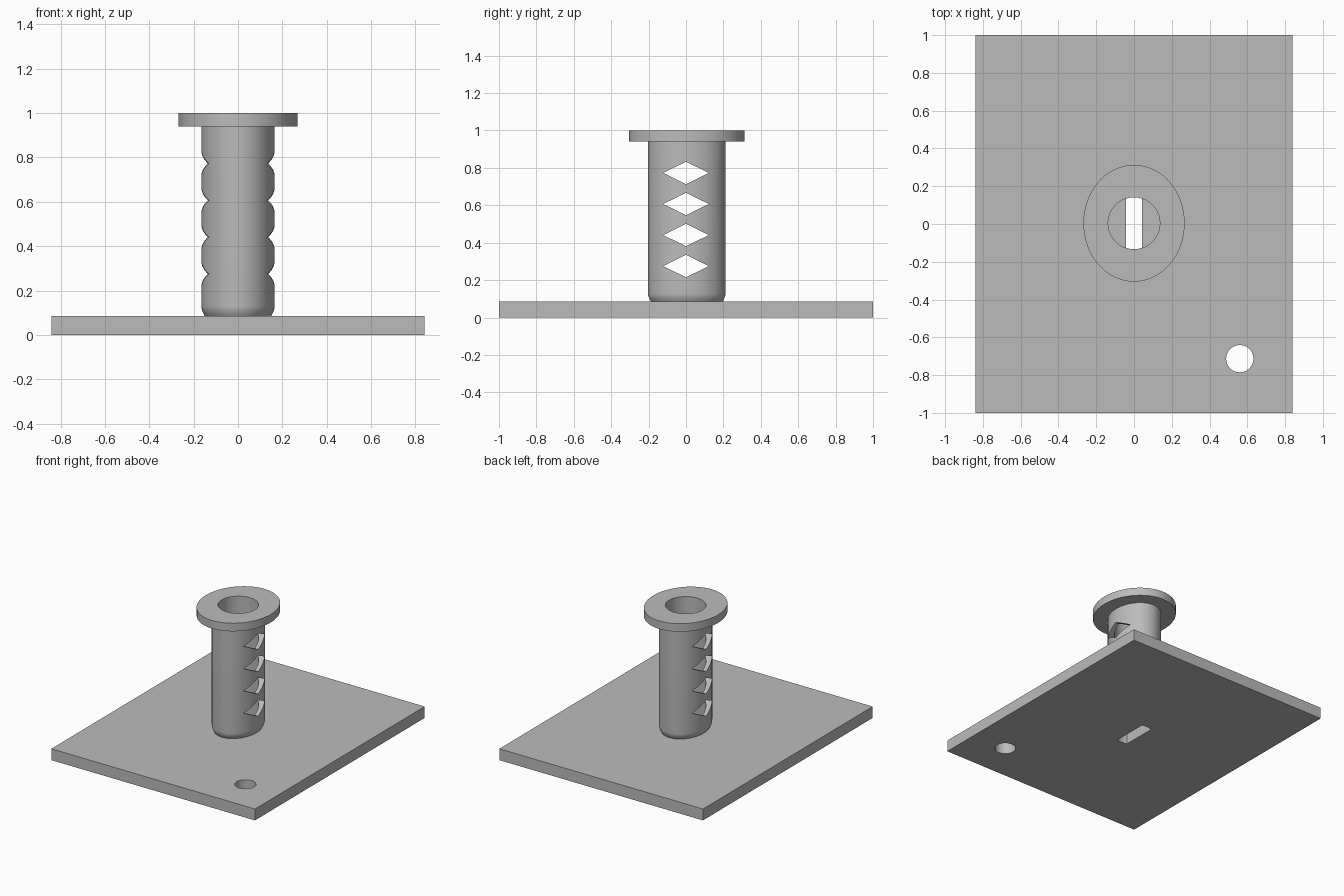
import bpy, bmesh, math

if "Cube" in bpy.data.objects:
    bpy.data.objects.remove(bpy.data.objects["Cube"])

CY = 0.004          # slight offset of the column along y
BASE_TOP = 0.085
BORE = 0.137
SEG = 96

grey = bpy.data.materials.new("mid_grey")
grey.diffuse_color = (0.5, 0.5, 0.5, 1)
grey.use_nodes = True
grey.node_tree.nodes["Principled BSDF"].inputs["Base Color"].default_value = grey.diffuse_color


def finish(name, bm, smooth=True):
    bmesh.ops.recalc_face_normals(bm, faces=bm.faces)
    me = bpy.data.meshes.new(name)
    bm.to_mesh(me)
    bm.free()
    ob = bpy.data.objects.new(name, me)
    bpy.context.collection.objects.link(ob)
    me.materials.append(grey)
    if smooth:
        shade(ob)
    return ob


def shade(ob):
    bpy.ops.object.select_all(action='DESELECT')
    ob.select_set(True)
    bpy.context.view_layer.objects.active = ob
    bpy.ops.object.shade_smooth_by_angle(angle=math.radians(30))


def ring_loft(name, profile):
    """Closed loop of elliptical rings (rx, ry, z) joined into a hollow solid."""
    bm = bmesh.new()
    rings = []
    for rx, ry, z in profile:
        rings.append([bm.verts.new((rx * math.cos(a), CY + ry * math.sin(a), z))
                      for a in (2 * math.pi * i / SEG for i in range(SEG))])
    for r, ring in enumerate(rings):
        nxt = rings[(r + 1) % len(rings)]
        for i in range(SEG):
            j = (i + 1) % SEG
            bm.faces.new((ring[i], ring[j], nxt[j], nxt[i]))
    return finish(name, bm)


def prism(name, points, direction):
    """Extrude a flat outline of 3D points along a direction."""
    bm = bmesh.new()
    face = bm.faces.new([bm.verts.new(p) for p in points])
    res = bmesh.ops.extrude_face_region(bm, geom=[face])
    verts = [v for v in res["geom"] if isinstance(v, bmesh.types.BMVert)]
    bmesh.ops.translate(bm, verts=verts, vec=direction)
    return finish(name, bm)


def cut(target, cutters):
    for c in cutters:
        m = target.modifiers.new("cut", 'BOOLEAN')
        m.operation, m.solver, m.object = 'DIFFERENCE', 'EXACT', c
        bpy.ops.object.select_all(action='DESELECT')
        bpy.context.view_layer.objects.active = target
        target.select_set(True)
        bpy.ops.object.modifier_apply(modifier=m.name)
        bpy.data.objects.remove(c)
    shade(target)


def circle(cx, cy, r, z, n=SEG):
    return [(cx + r * math.cos(2 * math.pi * i / n),
             cy + r * math.sin(2 * math.pi * i / n), z) for i in range(n)]


# Base plate with bore and mounting hole
base = prism("base_plate", [(-0.84, -1, 0), (0.84, -1, 0), (0.84, 1, 0), (-0.84, 1, 0)],
             (0, 0, BASE_TOP))
cut(base, [prism("bore_cutter", circle(0, CY, BORE, -0.1), (0, 0, 0.4)),
           prism("hole_cutter", circle(0.56, -0.713, 0.072, -0.1), (0, 0, 0.4))])

# Two half-moon floor pieces leaving a slot between them
half = math.acos(0.042 / BORE)
for side, name in ((1, "floor_right"), (-1, "floor_left")):
    arc = [-half + 2 * half * i / 40 for i in range(41)]
    prism(name, [(side * BORE * math.cos(a), CY + BORE * math.sin(a), 0) for a in arc],
          (0, 0, BASE_TOP))

# Oval column with a rounded foot and a round bore
profile = []
for i in range(7):
    t = math.radians(30 + 60 * i / 6)
    d = 0.045 * (1 - math.sin(t)) * 0.7
    profile.append((0.165 - d, 0.207 - d, BASE_TOP + 0.045 * i / 6))
profile += [(0.165, 0.207, 0.94), (BORE, BORE, 0.94), (BORE, BORE, BASE_TOP)]
column = ring_loft("column", profile)

# Row of diamond openings through both sides
cut(column, [prism("diamond_cutter",
                   [(-0.5, -0.122, z), (-0.5, 0, z - 0.06), (-0.5, 0.122, z), (-0.5, 0, z + 0.06)],
                   (1, 0, 0))
             for z in (0.275, 0.441, 0.607, 0.773)])

# Oval flange on top
ring_loft("top_flange", [(0.268, 0.309, 0.94), (0.268, 0.309, 1.0),
                         (BORE, BORE, 1.0), (BORE, BORE, 0.94)])
